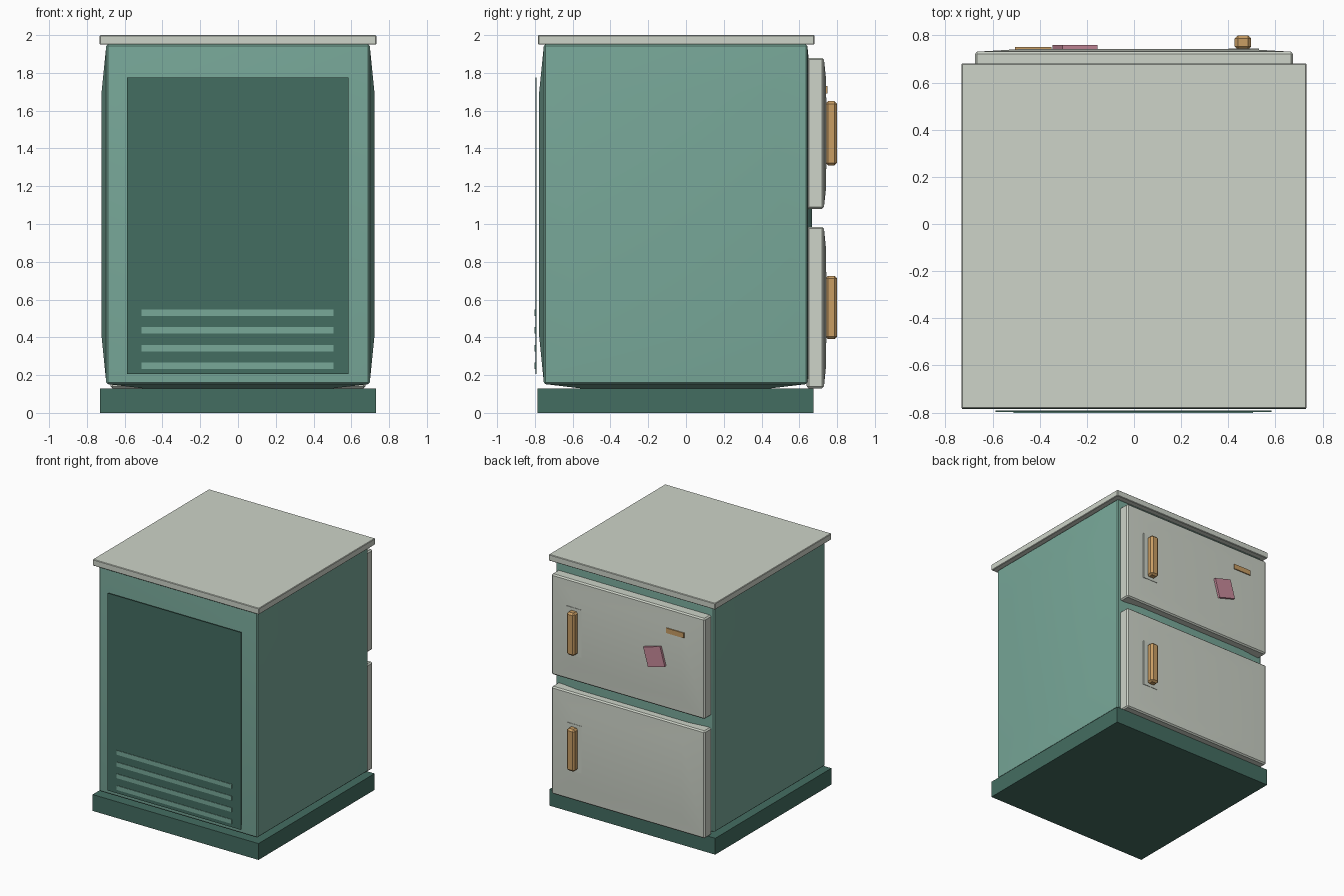
import bpy, bmesh, math
from mathutils import Vector, Matrix

cube = bpy.data.objects.get("Cube")
if cube:
    bpy.data.objects.remove(cube)


def srgb(c):
    c /= 255
    return c / 12.92 if c <= 0.04045 else ((c + 0.055) / 1.055) ** 2.4


def material(name, r, g, b):
    m = bpy.data.materials.new(name)
    col = (srgb(r), srgb(g), srgb(b), 1)
    m.diffuse_color = col
    m.use_nodes = True
    bsdf = next(n for n in m.node_tree.nodes if n.type == "BSDF_PRINCIPLED")
    bsdf.inputs["Base Color"].default_value = col
    bsdf.inputs["Roughness"].default_value = 0.8
    return m


TEAL = material("teal", 120, 168, 153)
DARK = material("dark_green", 68, 109, 97)
CREAM = material("pale_grey", 205, 211, 200)
GOLD = material("tan_gold", 200, 157, 100)
PINK = material("dusty_pink", 200, 138, 155)


def box(name, mat, x, y, z, bevel=0.0, bulge=(0, 0, 0), ratio=0.71, tilt=0.0):
    """Box from (min, max) ranges; each face can swell outward by bulge per axis."""
    lo, hi = Vector((x[0], y[0], z[0])), Vector((x[1], y[1], z[1]))
    mid, size = (lo + hi) / 2, hi - lo
    bm = bmesh.new()
    bmesh.ops.create_cube(bm, size=1, matrix=Matrix.Diagonal((*size, 1)))
    # swell faces: raise an inner panel on each face
    for f in list(bm.faces):
        n = f.normal.copy()
        amount = sum(abs(n[i]) * bulge[i] for i in range(3))
        if amount < 1e-5:
            continue
        centre = f.calc_center_median()
        old = [v.co.copy() for v in f.verts]
        bmesh.ops.inset_individual(bm, faces=[f], thickness=min(size) * 0.05)
        for v in f.verts:
            corner = min(old, key=lambda c: (c - v.co).length)
            v.co = centre + (corner - centre) * ratio + n * amount
    # chamfer the sharp edges
    if bevel:
        bm.normal_update()
        edges = [e for e in bm.edges if e.calc_face_angle(0) > math.radians(40)]
        bmesh.ops.bevel(bm, geom=edges, offset=bevel, segments=1,
                        profile=0.5, affect='EDGES', clamp_overlap=True)
    bmesh.ops.recalc_face_normals(bm, faces=bm.faces[:])
    me = bpy.data.meshes.new(name)
    bm.to_mesh(me)
    bm.free()
    me.materials.append(mat)
    ob = bpy.data.objects.new(name, me)
    ob.location = mid
    ob.rotation_euler.y = tilt
    bpy.context.collection.objects.link(ob)
    bpy.ops.object.select_all(action='DESELECT')
    ob.select_set(True)
    bpy.context.view_layer.objects.active = ob
    bpy.ops.object.shade_smooth_by_angle(angle=math.radians(30))
    return ob


# Cabinet: plinth, swollen body, top slab
box("plinth", DARK, (-0.73, 0.73), (-0.785, 0.675), (0, 0.13))
box("cabinet_body", TEAL, (-0.697, 0.697), (-0.752, 0.642), (0.153, 1.95),
    bevel=0.008, bulge=(0.026, 0.026, 0.024))
box("top_slab", CREAM, (-0.732, 0.732), (-0.783, 0.68), (1.95, 2.0), bevel=0.004)

# Doors with swollen outer faces, handle plates and handles
for name, z0, z1, h0, h1 in (("upper", 1.08, 1.88, 1.31, 1.65),
                             ("lower", 0.13, 0.985, 0.39, 0.725)):
    door = box(name + "_door", CREAM, (-0.675, 0.675), (0.64, 0.73), (z0, z1),
               bevel=0.01, bulge=(0, 0.012, 0))
    box(name + "_handle_plate", CREAM, (0.40, 0.53), (0.738, 0.745),
        (h0 - 0.02, h1 + 0.02))
    box(name + "_handle", GOLD, (0.427, 0.497), (0.738, 0.80), (h0, h1), bevel=0.014)

# Trim strip and tilted note on the upper door
box("trim_strip", GOLD, (-0.505, -0.35), (0.735, 0.75), (1.69, 1.73))
box("tilted_note", PINK, (-0.327, -0.173), (0.735, 0.76), (1.40, 1.555),
    tilt=math.radians(16))

# Vent panel with slats on the opposite face
box("vent_panel", DARK, (-0.588, 0.584), (-0.798, -0.791), (0.205, 1.775))
for i in range(4):
    zc = 0.25 + i * 0.0933
    box(f"vent_slat_{i + 1}", TEAL, (-0.51, 0.505), (-0.802, -0.796),
        (zc - 0.017, zc + 0.017))
